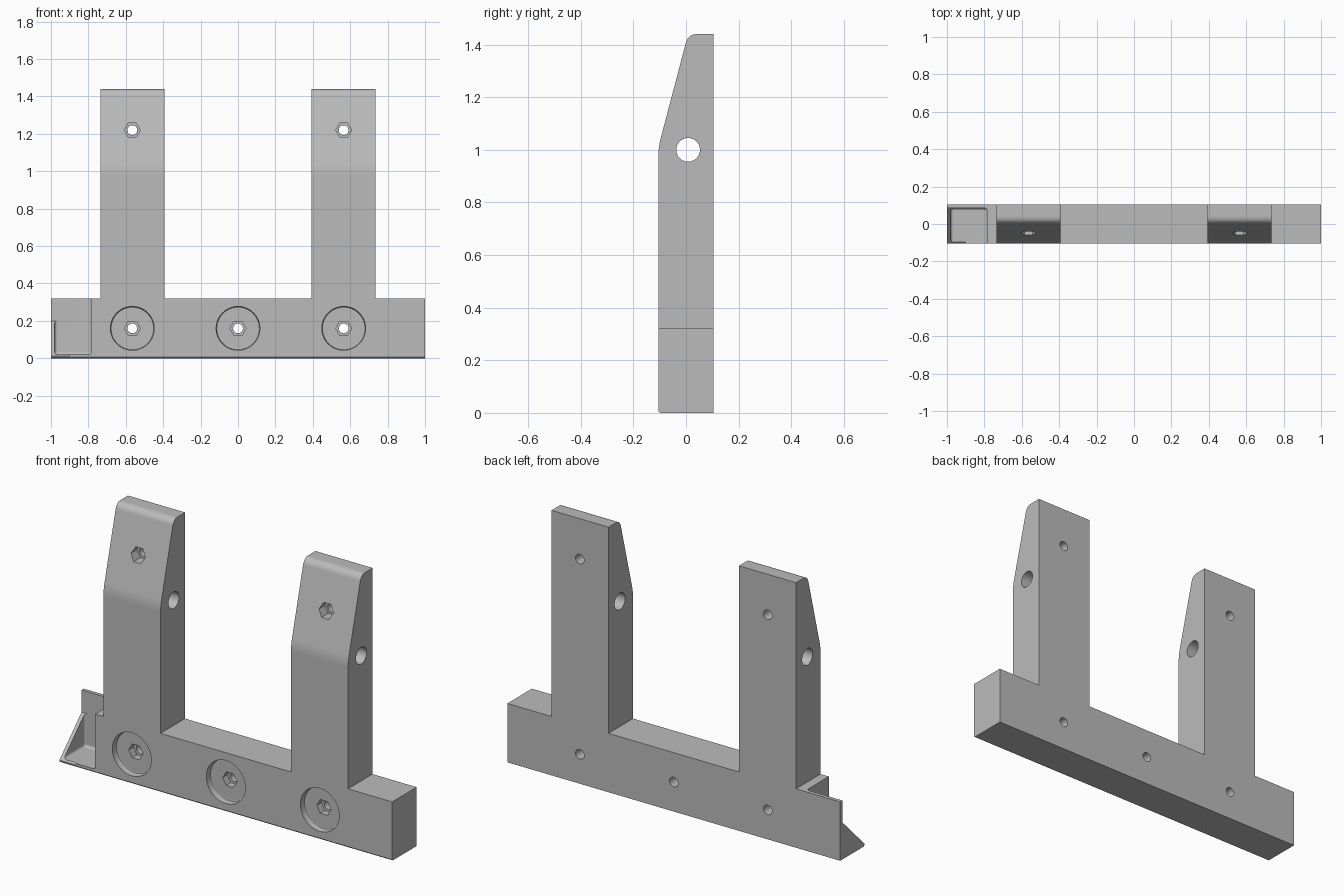
import bpy, bmesh, math
from mathutils import Vector

cube = bpy.data.objects.get("Cube")
if cube:
    bpy.data.objects.remove(cube, do_unlink=True)

grey = bpy.data.materials.new("plain grey")
grey.use_nodes = True
GREY = (0.5, 0.5, 0.5, 1)
grey.diffuse_color = GREY
grey.node_tree.nodes["Principled BSDF"].inputs["Base Color"].default_value = GREY


def loft(name, axis, rings):
    """Closed solid through 2D rings [(position, points)] stacked along x or y."""
    bm = bmesh.new()
    loops = []
    for t, pts in rings:
        loops.append([bm.verts.new((t, a, b) if axis == "x" else (a, t, b)) for a, b in pts])
    n = len(loops[0])
    for low, high in zip(loops, loops[1:]):
        for i in range(n):
            j = (i + 1) % n
            bm.faces.new((low[i], low[j], high[j], high[i]))
    bm.faces.new(loops[0])
    bm.faces.new(loops[-1])
    bmesh.ops.recalc_face_normals(bm, faces=bm.faces)
    mesh = bpy.data.meshes.new(name)
    bm.to_mesh(mesh)
    bm.free()
    mesh.materials.append(grey)
    ob = bpy.data.objects.new(name, mesh)
    bpy.context.collection.objects.link(ob)
    return ob


def prism(name, axis, pts, lo, hi):
    return loft(name, axis, [(lo, pts), (hi, pts)])


def circle(a, b, r, n=40):
    return [(a + r * math.cos(math.tau * i / n), b + r * math.sin(math.tau * i / n))
            for i in range(n)]


def rounded(before, corner, after, setback, steps=8):
    """Points of a soft corner."""
    c = Vector(corner)
    p = c + (Vector(before) - c).normalized() * setback
    q = c + (Vector(after) - c).normalized() * setback
    pts = []
    for i in range(steps + 1):
        t = i / steps
        pts.append(tuple(p * (1 - t) ** 2 + c * 2 * t * (1 - t) + q * t * t))
    return pts


def apply_modifier(ob, mod):
    bpy.context.view_layer.objects.active = ob
    bpy.ops.object.modifier_apply(modifier=mod.name)


def boolean(ob, tool, operation="DIFFERENCE"):
    mod = ob.modifiers.new("cut", "BOOLEAN")
    mod.operation = operation
    mod.solver = "EXACT"
    mod.object = tool
    apply_modifier(ob, mod)
    bpy.data.objects.remove(tool, do_unlink=True)


# Body: front outline of the bar and two uprights
half = [(0.392, 0.32), (0.392, 1.6), (0.735, 1.6), (0.735, 0.32), (1, 0.32), (1, -0.1)]
outline = half + [(-x, z) for x, z in reversed(half)]
body = prism("bracket_body", "y", outline, -0.3, 0.3)

# Side profile with the sloped nose and softened corners
F, B, TOP = -0.105, 0.105, 1.44
bend, peak = (F, 1.01), (0.008, TOP)
side = [(B, 0), (F + 0.006, 0), (F, 0.006)]
side += rounded((F, 0), bend, peak, 0.035)
side += rounded(bend, peak, (B, TOP), 0.035)
side += [(B, TOP)]
boolean(body, prism("side_profile", "x", side, -1.2, 1.2), "INTERSECT")

# End pocket: sloped cheek, then a hollow with softened inner edges
WALL = 0.085
slope = [(-0.3, 0.012), (F, 0.012), (WALL, 0.2), (WALL, 0.6), (-0.3, 0.6)]
boolean(body, prism("cheek_cutter", "x", slope, -1.2, -0.9))
hollow = prism("pocket_cutter", "x",
               [(-0.3, 0.02), (WALL, 0.02), (WALL, 0.6), (-0.3, 0.6)], -0.98, -0.785)
bev = hollow.modifiers.new("soft", "BEVEL")
bev.width = 0.014
bev.segments = 4
apply_modifier(hollow, bev)
boolean(body, hollow)

# Round recesses with a softened floor along the bar
FLOOR = -0.07
for x in (-0.565, 0, 0.565):
    rings = [(y, circle(x, 0.16, r, 48)) for y, r in
             ((-0.3, 0.117), (FLOOR - 0.009, 0.117), (FLOOR - 0.003, 0.114), (FLOOR, 0.108))]
    boolean(body, loft("recess_cutter", "y", rings))

# Hexagonal nut seats and through bolt holes
seats = [(x, 0.16, -0.03) for x in (-0.565, 0, 0.565)]
seats += [(x, 1.22, 0.0) for x in (-0.565, 0.565)]
for x, z, depth in seats:
    boolean(body, prism("nut_cutter", "y", circle(x, z, 0.043, 6), -0.3, depth))
    boolean(body, prism("bolt_cutter", "y", circle(x, z, 0.026, 32), -0.3, 0.3))

# Cross hole through both uprights
boolean(body, prism("cross_hole_cutter", "x", circle(0.008, 1.0, 0.045), -1.2, 1.2))

# Smooth curved areas, keep flats flat
bpy.ops.object.select_all(action="DESELECT")
body.select_set(True)
bpy.context.view_layer.objects.active = body
bpy.ops.object.shade_smooth_by_angle(angle=math.radians(32))
weighted = body.modifiers.new("flat_faces", "WEIGHTED_NORMAL")
weighted.keep_sharp = True
